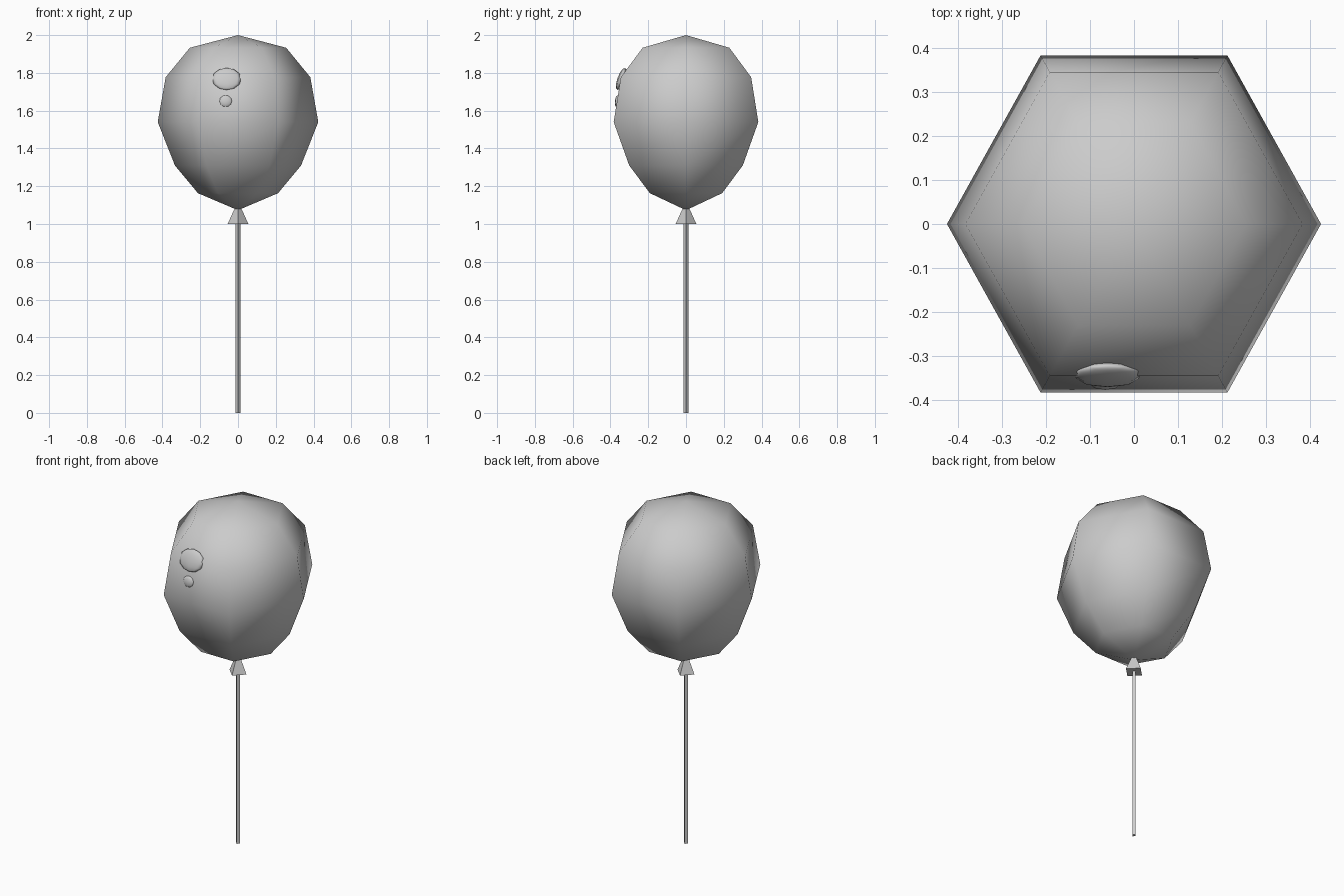
import bpy, bmesh
from math import cos, sin, tau, radians

if "Cube" in bpy.data.objects:
    bpy.data.objects.remove(bpy.data.objects["Cube"])


def lathe(name, profile, sides, smooth, sx=1.0, sy=1.0):
    """Sweep (radius, z) pairs round z; zero radius closes to a point."""
    bm = bmesh.new()
    rings = []
    for r, z in profile:
        n = sides if r > 0 else 1
        rings.append([bm.verts.new((r * sx * cos(tau * i / sides),
                                    r * sy * sin(tau * i / sides), z)) for i in range(n)])
    for a, b in zip(rings, rings[1:]):
        for i in range(sides):
            j = (i + 1) % sides
            quad = [a[i % len(a)], a[j % len(a)], b[j % len(b)], b[i % len(b)]]
            bm.faces.new(list(dict.fromkeys(quad)))
    for ring in (rings[0], rings[-1]):
        if len(ring) > 2:
            bm.faces.new(ring)
    bmesh.ops.recalc_face_normals(bm, faces=bm.faces[:])
    for f in bm.faces:
        f.smooth = smooth
    me = bpy.data.meshes.new(name)
    bm.to_mesh(me)
    bm.free()
    ob = bpy.data.objects.new(name, me)
    bpy.context.collection.objects.link(ob)
    return ob


def highlight(name, loc, radii, tilt):
    """Flattened blob half sunk into the front of the balloon."""
    bpy.ops.mesh.primitive_uv_sphere_add(segments=8, ring_count=6, radius=1, location=loc,
                                         rotation=(radians(tilt), 0, 0))
    ob = bpy.context.object
    ob.name = name
    ob.scale = radii
    bpy.ops.object.shade_smooth()


# Six-sided smooth balloon
lathe("balloon", [(0, 1.073), (0.212, 1.163), (0.334, 1.31), (0.425, 1.54),
                  (0.383, 1.777), (0.255, 1.933), (0, 2.0)], 6, True, 1.0, 1.04)

# Flared knot under the balloon
lathe("knot", [(0.055, 1.0), (0.018, 1.082)], 4, False)

# Thin string or stick
lathe("stick", [(0.012, 0), (0.012, 1.01)], 4, False)

# Two shine spots, upper left of the front
highlight("large_highlight", (-0.06, -0.343, 1.768), (0.078, 0.02, 0.062), -20)
highlight("small_highlight", (-0.065, -0.363, 1.65), (0.035, 0.014, 0.032), -6)
